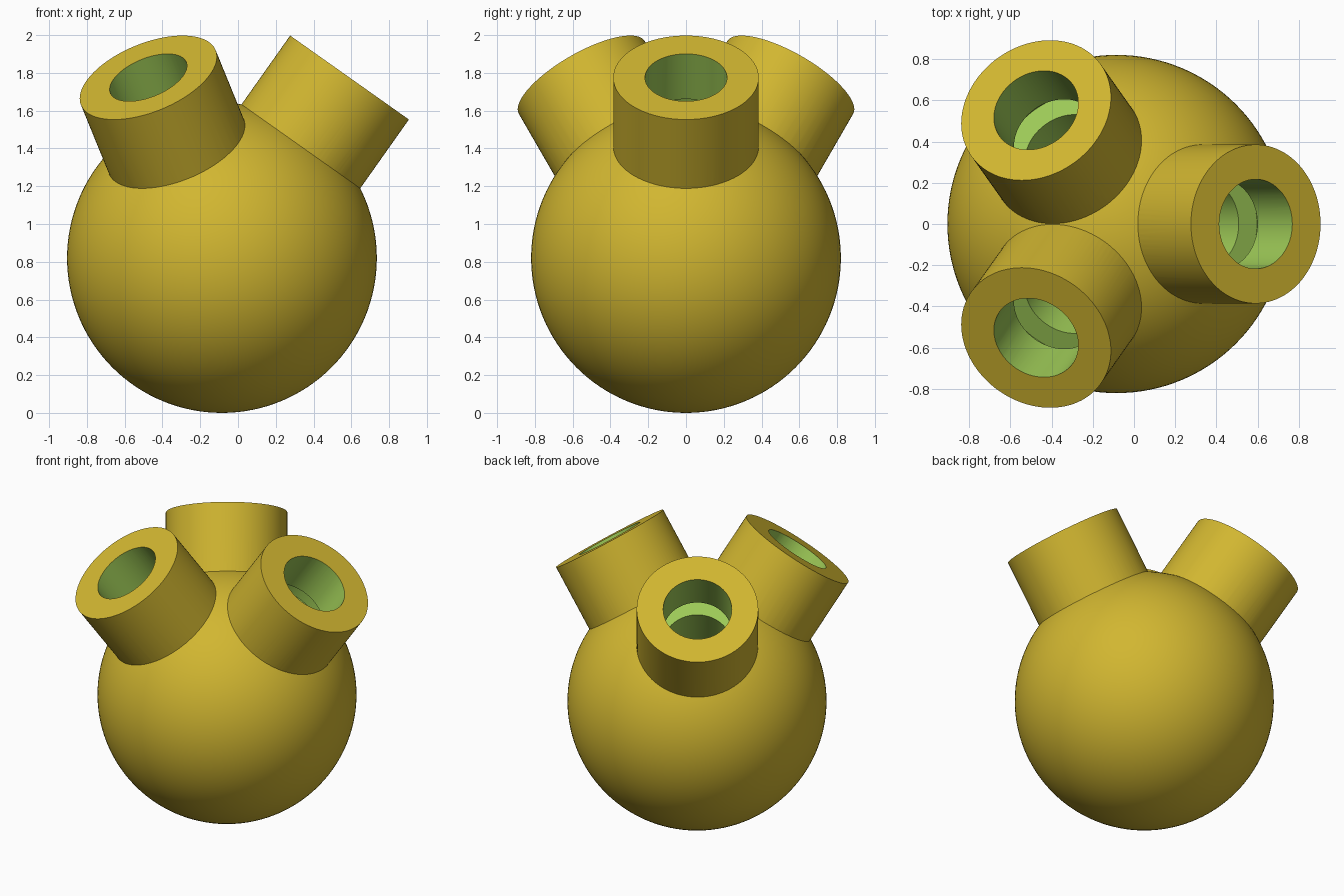
import bpy, bmesh, math
from mathutils import Matrix, Vector

if "Cube" in bpy.data.objects:
    bpy.data.objects.remove(bpy.data.objects["Cube"])

CENTRE = Vector((-0.085, 0, 0.82))
BALL_R = 0.82
TILT = math.radians(35.26)          # tube lean away from vertical
AZIMUTHS = [0, 125.26, -125.26]
TUBE_R, TUBE_END = 0.385, 1.17      # distances measured from ball centre
BORE_R, GROOVE_R = 0.217, 0.325


def material(name, rgb):
    m = bpy.data.materials.new(name)
    m.diffuse_color = (*rgb, 1)
    m.use_nodes = True
    m.node_tree.nodes["Principled BSDF"].inputs["Base Color"].default_value = m.diffuse_color
    return m


yellow = material("mustard_yellow", (0.64, 0.47, 0.03))
green = material("inner_green", (0.34, 0.59, 0.095))


def lathe(name, profile, mat, steps=96):
    """Closed solid from (radius, height) points that start and end on the axis."""
    bm = bmesh.new()
    rings = []
    for r, z in profile:
        if r == 0:
            rings.append([bm.verts.new((0, 0, z))] * steps)
        else:
            rings.append([bm.verts.new((r * math.cos(2 * math.pi * i / steps),
                                        r * math.sin(2 * math.pi * i / steps), z))
                          for i in range(steps)])
    for a, b in zip(rings, rings[1:]):
        for i in range(steps):
            j = (i + 1) % steps
            bm.faces.new(list(dict.fromkeys([a[i], a[j], b[j], b[i]])))
    bmesh.ops.recalc_face_normals(bm, faces=bm.faces)
    me = bpy.data.meshes.new(name)
    bm.to_mesh(me)
    bm.free()
    me.materials.append(mat)
    ob = bpy.data.objects.new(name, me)
    bpy.context.collection.objects.link(ob)
    return ob


def combine(target, other, operation):
    mod = target.modifiers.new(operation.lower(), 'BOOLEAN')
    mod.object, mod.operation, mod.solver = other, operation, 'EXACT'
    mod.material_mode = 'TRANSFER'
    bpy.context.view_layer.objects.active = target
    bpy.ops.object.modifier_apply(modifier=mod.name)
    bpy.data.objects.remove(other)


# Round body
arc = [(BALL_R * math.sin(math.pi * i / 64), BALL_R * -math.cos(math.pi * i / 64))
       for i in range(1, 64)]
body = lathe("ball_with_sockets", [(0, -BALL_R)] + arc + [(0, BALL_R)], yellow, 128)
body.matrix_world = Matrix.Translation(CENTRE)

frames = [Matrix.Translation(CENTRE) @ Matrix.Rotation(math.radians(a), 4, 'Z')
          @ Matrix.Rotation(TILT, 4, 'Y') for a in AZIMUTHS]

# Three leaning tubes
for frame in frames:
    tube = lathe("tube", [(0, 0.5), (TUBE_R, 0.5), (TUBE_R, TUBE_END), (0, TUBE_END)], yellow)
    tube.matrix_world = frame
    bpy.context.view_layer.update()
    combine(body, tube, 'UNION')

# Bores, each with a wide ring groove part way down
groove_top, groove_floor, bore_floor = TUBE_END - 0.293, TUBE_END - 0.45, TUBE_END - 0.75
for frame in frames:
    bore = lathe("bore_cutter", [(0, bore_floor), (BORE_R, bore_floor),
                                 (BORE_R, groove_floor), (GROOVE_R, groove_floor),
                                 (GROOVE_R, groove_top), (BORE_R, groove_top),
                                 (BORE_R, TUBE_END + 0.1), (0, TUBE_END + 0.1)], green)
    bore.matrix_world = frame
    bore.hide_render = True
    bpy.context.view_layer.update()
    combine(body, bore, 'DIFFERENCE')

# Smooth curves, crisp rims
bpy.ops.object.select_all(action='DESELECT')
body.select_set(True)
bpy.context.view_layer.objects.active = body
bpy.ops.object.shade_smooth_by_angle(angle=math.radians(25))
